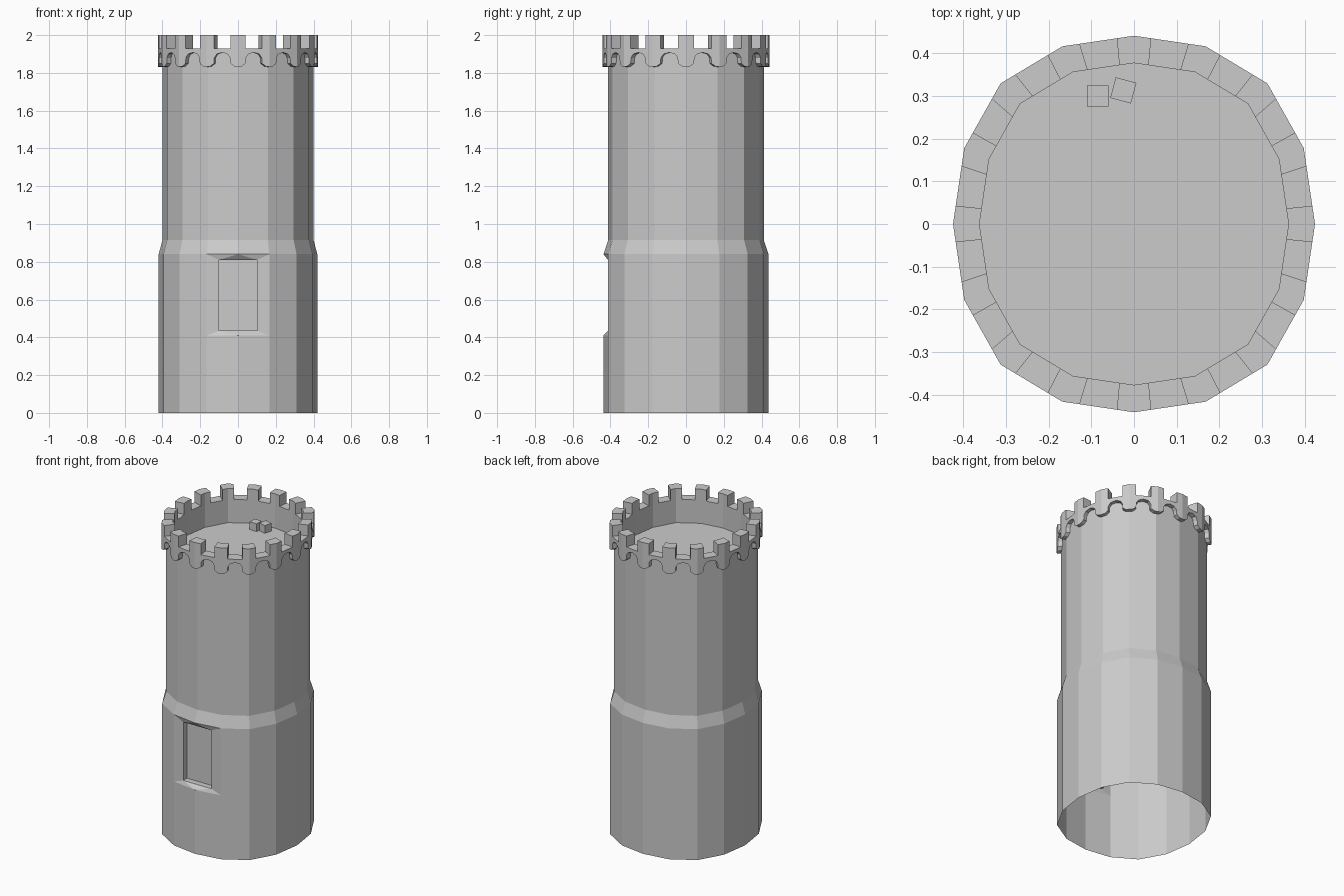
import bpy, bmesh
from math import radians
from mathutils import Matrix

if "Cube" in bpy.data.objects:
    bpy.data.objects.remove(bpy.data.objects["Cube"])

# One quarter of the slightly oval 16-sided plan, mirrored to a full ring
Q = [(1, 0), (.938, .403), (.737, .747), (.395, .944)]


def plan(rx, ry):
    pts = list(Q) + [(0, 1)] + [(-x, y) for x, y in reversed(Q[1:])]
    pts += [(-x, -y) for x, y in pts]
    return [(x * rx, y * ry) for x, y in pts]


def finish(bm, name, recalc=True):
    bmesh.ops.remove_doubles(bm, verts=bm.verts, dist=1e-4)
    bmesh.ops.dissolve_degenerate(bm, edges=bm.edges, dist=1e-5)
    if recalc:
        bmesh.ops.recalc_face_normals(bm, faces=bm.faces)
    me = bpy.data.meshes.new(name)
    bm.to_mesh(me)
    bm.free()
    ob = bpy.data.objects.new(name, me)
    bpy.context.collection.objects.link(ob)
    return ob


def face(bm, pts):
    return bm.faces.new([bm.verts.new(p) for p in pts])


# Tower wall with window niche
bm = bmesh.new()
LOW, HIGH = .41, .84
levels = [(0, .42, .437), (LOW, .42, .437), (HIGH, .42, .437),
          (.915, .40, .412), (1.91, .40, .412)]
for (z0, ax, ay), (z1, bx, by) in zip(levels, levels[1:]):
    a, b = plan(ax, ay), plan(bx, by)
    for i in range(16):
        j = (i + 1) % 16
        if z0 == LOW and i in (11, 12):      # opening in the two front faces
            continue
        face(bm, [(*a[i], z0), (*a[j], z0), (*b[j], z1), (*b[i], z1)])
p = plan(.42, .437)
A, B, C = p[11], p[12], p[13]
w, y0, y1, zb, zt = .10, A[1], -.375, .435, .81
for z, zi in ((LOW, zb), (HIGH, zt)):        # sloped sill and lintel
    face(bm, [(*A, z), (*B, z), (-w, y0, zi)])
    face(bm, [(*B, z), (*C, z), (w, y0, zi)])
    face(bm, [(*B, z), (w, y0, zi), (-w, y0, zi)])
    face(bm, [(-w, y0, zi), (w, y0, zi), (w, y1, zi), (-w, y1, zi)])
for P, x in ((A, -w), (C, w)):               # frame sides and jambs
    face(bm, [(*P, LOW), (x, y0, zb), (x, y0, zt), (*P, HIGH)])
    face(bm, [(x, y0, zb), (x, y1, zb), (x, y1, zt), (x, y0, zt)])
face(bm, [(-w, y1, zb), (w, y1, zb), (w, y1, zt), (-w, y1, zt)])
finish(bm, "tower_wall")

# Battlements: columns (position along side, underside z, top z)
FLOOR, GAP = 1.78, 1.93
half = [(0, 1.832, 2.0), (.12, 1.835, 2.0), (.24, 1.85, 2.0), (.24, 1.85, GAP),
        (.25, 1.88, GAP), (.33, 1.90, GAP), (.5, 1.908, GAP)]
cols = half + [(1 - t, l, h) for t, l, h in reversed(half[:-1])]
outer, inner, wall = plan(.424, .441), plan(.362, .377), plan(.40, .412)
bm = bmesh.new()
for i in range(16):
    def at(ring, t):
        (ax, ay), (bx, by) = ring[i], ring[(i + 1) % 16]
        return ax + (bx - ax) * t, ay + (by - ay) * t
    strips = [[(*at(wall, t), l), (*at(outer, t), l), (*at(outer, t), h),
               (*at(inner, t), h), (*at(inner, t), GAP), (*at(inner, t), FLOOR)]
              for t, l, h in cols]
    for s, u in zip(strips, strips[1:]):
        for k in range(5):
            face(bm, [s[k], u[k], u[k + 1], s[k + 1]])
    # merlon side walls
    for t in (.24, .76):
        o, n = at(outer, t), at(inner, t)
        face(bm, [(*o, GAP), (*n, GAP), (*n, 2.0), (*o, 2.0)])
finish(bm, "battlements")

# Roof floor
bm = bmesh.new()
face(bm, [(x, y, FLOOR) for x, y in inner])
finish(bm, "roof_floor", False)

# Two loose stone blocks on the roof
for n, (x, y, s, r) in enumerate([(-.085, .30, .05, 0), (-.025, .313, .05, -15)]):
    bm = bmesh.new()
    bmesh.ops.create_cube(bm, size=s, matrix=Matrix.Translation((x, y, FLOOR + s / 2))
                          @ Matrix.Rotation(radians(r), 4, 'Z'))
    finish(bm, f"stone_block_{n + 1}")
